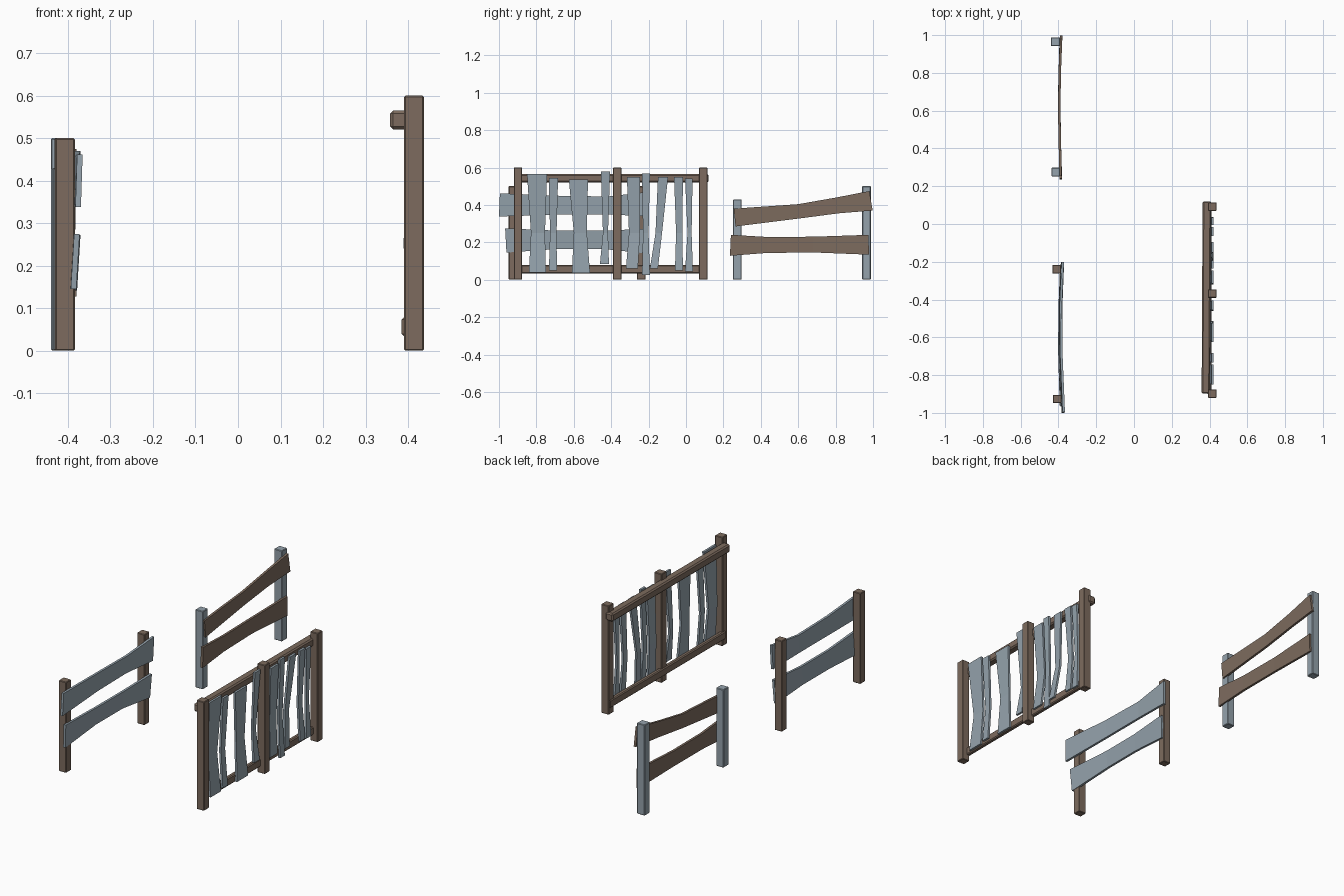
import bpy, bmesh


def material(name, rgb):
    m = bpy.data.materials.new(name)
    m.diffuse_color = (*rgb, 1)
    return m


BROWN = material("brown wood", (0.205, 0.148, 0.112))
GREY = material("blue grey wood", (0.300, 0.365, 0.415))


def finish(bm, name, mat, bevel):
    bmesh.ops.recalc_face_normals(bm, faces=bm.faces)
    me = bpy.data.meshes.new(name)
    bm.to_mesh(me)
    bm.free()
    me.materials.append(mat)
    ob = bpy.data.objects.new(name, me)
    bpy.context.collection.objects.link(ob)
    if bevel:
        mod = ob.modifiers.new("worn edges", 'BEVEL')
        mod.width = bevel
        mod.segments = 1
        mod.limit_method = 'ANGLE'
    return ob


def loft(name, mat, rings, bevel=0.0):
    """Solid through a series of four-point rings."""
    bm = bmesh.new()
    vs = [[bm.verts.new(p) for p in r] for r in rings]
    for a, b in zip(vs, vs[1:]):
        for i in range(4):
            j = (i + 1) % 4
            bm.faces.new((a[i], a[j], b[j], b[i]))
    bm.faces.new(vs[0])
    bm.faces.new(vs[-1])
    return finish(bm, name, mat, bevel)


def post(name, mat, x0, x1, y0, y1, h):
    ring = [(x0, y0), (x1, y0), (x1, y1), (x0, y1)]
    loft(name, mat, [[(x, y, z) for x, y in ring] for z in (0, h)], 0.003)


def rail(name, mat, ends, z0, z1, bevel):
    """ends: (y, x0, x1)"""
    loft(name, mat, [[(x0, y, z0), (x1, y, z0), (x1, y, z1), (x0, y, z1)]
                     for y, x0, x1 in ends], bevel)


def board(name, mat, stations, tilt=0.0, t=0.0065):
    """Horizontal warped board; stations: (y low edge, z low, y high edge, z high, x)"""
    loft(name, mat, [[(x - t - tilt, ya, za), (x + t - tilt, ya, za),
                      (x + t + tilt, yb, zb), (x - t + tilt, yb, zb)]
                     for ya, za, yb, zb, x in stations])


# Picket fence on the right: posts and rails
for i, y in enumerate((-0.898, -0.368, 0.092)):
    post(f"picket_post_{i}", BROWN, 0.391, 0.437, y - 0.0225, y + 0.0225, 0.6)
rail("picket_top_rail", BROWN, [(-0.898, 0.358, 0.402), (0.12, 0.363, 0.409)],
     0.52, 0.565, 0.007)
rail("picket_bottom_rail", BROWN, [(-0.90, 0.385, 0.409), (0.108, 0.387, 0.411)],
     0.034, 0.078, 0.005)

# Slats: bottom (z, y, y), waist (y, y), top (z, y, y)
slats = [
    (0.04, -0.840, -0.749, -0.829, -0.754, 0.565, -0.850, -0.743),
    (0.05, -0.733, -0.690, -0.727, -0.692, 0.545, -0.733, -0.684),
    (0.037, -0.610, -0.513, -0.600, -0.530, 0.535, -0.626, -0.524),
    (0.085, -0.460, -0.412, -0.444, -0.417, 0.580, -0.455, -0.406),
    (0.06, -0.321, -0.257, -0.305, -0.246, 0.550, -0.316, -0.246),
    (0.025, -0.235, -0.193, -0.230, -0.200, 0.567, -0.235, -0.193),
    (0.06, -0.193, -0.150, -0.163, -0.128, 0.550, -0.150, -0.096),
    (0.05, -0.059, -0.016, -0.053, -0.020, 0.550, -0.064, -0.016),
    (0.045, -0.005, 0.037, 0.008, 0.030, 0.540, -0.005, 0.035),
]
for i, (z0, a, b, c, d, z1, e, f) in enumerate(slats):
    t = 0.006
    xm = 0.395 + 0.005 * (i % 3)
    rings = []
    for z, y0, y1, x in ((z0, a, b, 0.415), (0.25, c, d, xm), (z1, e, f, 0.416)):
        rings.append([(x - t, y0, z), (x + t, y0, z), (x + t, y1, z), (x - t, y1, z)])
    loft(f"picket_slat_{i}", GREY, rings)

# Rear left fence: blue grey posts, brown boards
post("rear_tall_post", GREY, -0.440, -0.392, 0.942, 0.988, 0.5)
post("rear_short_post", GREY, -0.437, -0.391, 0.252, 0.298, 0.43)
board("rear_upper_board", BROWN, [
    (0.265, 0.285, 0.255, 0.380, -0.389), (0.610, 0.328, 0.600, 0.404, -0.396),
    (0.815, 0.355, 0.805, 0.440, -0.393), (0.998, 0.370, 0.980, 0.474, -0.386)])
board("rear_lower_board", BROWN, [
    (0.235, 0.128, 0.240, 0.240, -0.387), (0.430, 0.143, 0.430, 0.229, -0.393),
    (0.680, 0.146, 0.680, 0.230, -0.396), (0.978, 0.134, 0.976, 0.240, -0.388)])

# Front left fence: brown posts, blue grey boards
post("front_post_near", BROWN, -0.430, -0.384, -0.948, -0.904, 0.5)
post("front_post_far", BROWN, -0.432, -0.387, -0.262, -0.217, 0.5)
board("front_upper_board", GREY, [
    (-1.0, 0.338, -0.995, 0.462, -0.374), (-0.68, 0.348, -0.68, 0.449, -0.387),
    (-0.42, 0.350, -0.42, 0.445, -0.389), (-0.205, 0.338, -0.200, 0.470, -0.379)], 0.002)
board("front_lower_board", GREY, [
    (-0.960, 0.145, -0.967, 0.275, -0.383), (-0.68, 0.165, -0.68, 0.262, -0.391),
    (-0.45, 0.165, -0.45, 0.262, -0.390), (-0.225, 0.142, -0.220, 0.272, -0.381)], 0.004)
